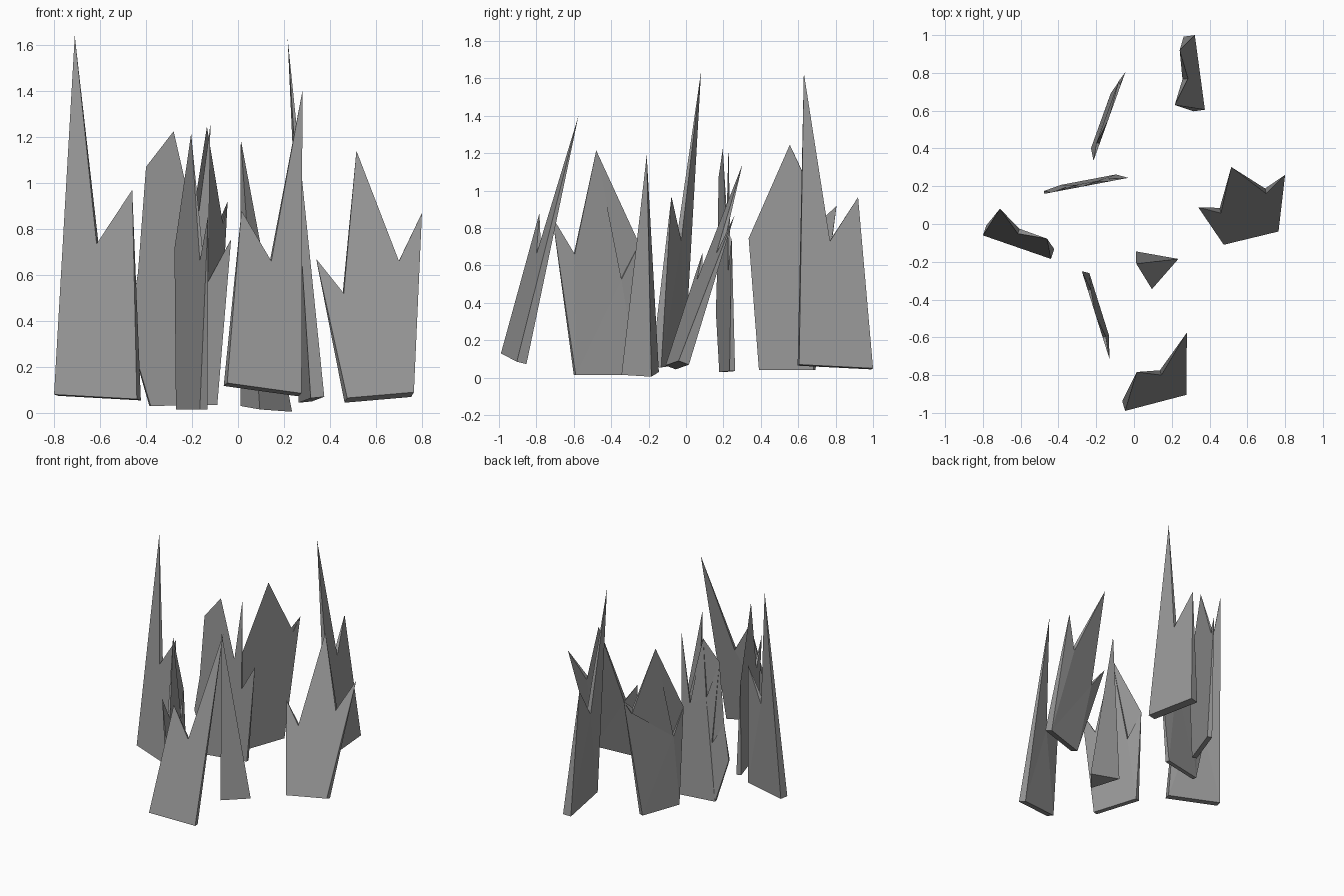
import bpy
import bmesh
from mathutils import Vector

# Remove the default object
default_cube = bpy.data.objects.get("Cube")
if default_cube:
    bpy.data.objects.remove(default_cube, do_unlink=True)

# Single flat grey stone colour
stone = bpy.data.materials.new("stone_grey")
stone.use_nodes = True
stone.diffuse_color = (0.32, 0.32, 0.32, 1)
stone.node_tree.nodes["Principled BSDF"].inputs["Base Color"].default_value = stone.diffuse_color


def finish(name, bm):
    """Turn a bmesh into a flat shaded stone object."""
    bmesh.ops.recalc_face_normals(bm, faces=bm.faces)
    mesh = bpy.data.meshes.new(name)
    bm.to_mesh(mesh)
    bm.free()
    mesh.materials.append(stone)
    obj = bpy.data.objects.new(name, mesh)
    bpy.context.collection.objects.link(obj)
    return obj


def shard(name, profile, plane, thickness, along="x"):
    """Jagged slab: a side profile laid on a leaning plane.

    The profile holds (distance, height) pairs. The plane gives the other
    horizontal coordinate as offset + slope * distance + lean * height.
    Thickness is full at the foot, half in valleys and nothing at the tips.
    """
    offset, slope, lean = plane

    def place(d, h, depth):
        return Vector((d, depth, h)) if along == "x" else Vector((depth, d, h))

    normal = place(-slope, -lean, 1).normalized()
    bm = bmesh.new()
    front, back = [], []
    count = len(profile)
    for i, (d, h) in enumerate(profile):
        point = place(d, h, offset + slope * d + lean * h)
        vert = bm.verts.new(point)
        front.append(vert)
        before, after = profile[i - 1][1], profile[(i + 1) % count][1]
        if h > before and h > after:
            back.append(vert)
        else:
            share = 1.0 if h < 0.2 else 0.5
            back.append(bm.verts.new(point + normal * thickness * share))

    # Front and back faces
    caps = [bm.faces.new(front), bm.faces.new(back[::-1])]

    # Narrow edges, which close to triangles at the tips
    for i in range(count):
        j = (i + 1) % count
        ring = []
        for vert in (front[i], front[j], back[j], back[i]):
            if vert not in ring:
                ring.append(vert)
        if len(ring) > 2:
            bm.faces.new(ring)
    bmesh.ops.triangulate(bm, faces=caps)
    return finish(name, bm)


def spire(name, base, tip):
    """Three-sided spike."""
    bm = bmesh.new()
    foot = [bm.verts.new(p) for p in base]
    top = bm.verts.new(tip)
    bm.faces.new(foot)
    for i in range(len(foot)):
        bm.faces.new((foot[i], foot[(i + 1) % len(foot)], top))
    return finish(name, bm)


# Slabs facing the front
shard("left_shard",
      [(0.475, 0.065), (0.34, 0.67), (0.46, 0.52), (0.515, 1.14),
       (0.70, 0.66), (0.80, 0.87), (0.765, 0.09)],
      (-0.234, 0.21, 0.375), 0.06)

shard("front_shard",
      [(-0.047, 0.13), (0.015, 0.88), (0.145, 0.66), (0.28, 1.4),
       (0.277, 0.085)],
      (-1.008, 0.297, 0.25), 0.055)

shard("right_shard",
      [(-0.80, 0.08), (-0.71, 1.64), (-0.615, 0.735), (-0.46, 0.97),
       (-0.44, 0.06)],
      (-0.341, -0.34, 0.11), 0.055)

shard("middle_shard",
      [(-0.38, 0.03), (-0.475, 0.35), (-0.435, 0.61), (-0.35, 0.455),
       (-0.40, 1.07), (-0.31, 0.79), (-0.28, 1.225), (-0.19, 0.72),
       (-0.12, 1.255), (-0.13, 0.57), (-0.03, 0.755), (-0.09, 0.035)],
      (0.25, 0.19, 0), 0.03)

# Slabs facing sideways
shard("back_left_shard",
      [(0.605, 0.07), (0.63, 1.63), (0.77, 0.73), (0.92, 0.965),
       (1.0, 0.05)],
      (0.467, -0.14, -0.1), -0.06, along="y")

shard("back_shard",
      [(0.39, 0.04), (0.335, 0.745), (0.425, 0.555), (0.555, 1.245),
       (0.75, 0.82), (0.805, 0.92), (0.68, 0.04)],
      (-0.335, 0.36, 0), -0.035, along="y")

shard("front_right_shard",
      [(-0.6, 0.015), (-0.715, 0.86), (-0.6, 0.66), (-0.48, 1.215),
       (-0.35, 0.525), (-0.25, 0.715), (-0.27, 0.015)],
      (-0.355, -0.315, 0), 0.035, along="y")

# Small spike in the middle
spire("centre_spike",
      [(0.01, -0.145, 0.03), (0.235, -0.185, 0.005), (0.095, -0.345, 0.015)],
      (0.012, -0.21, 1.19))
